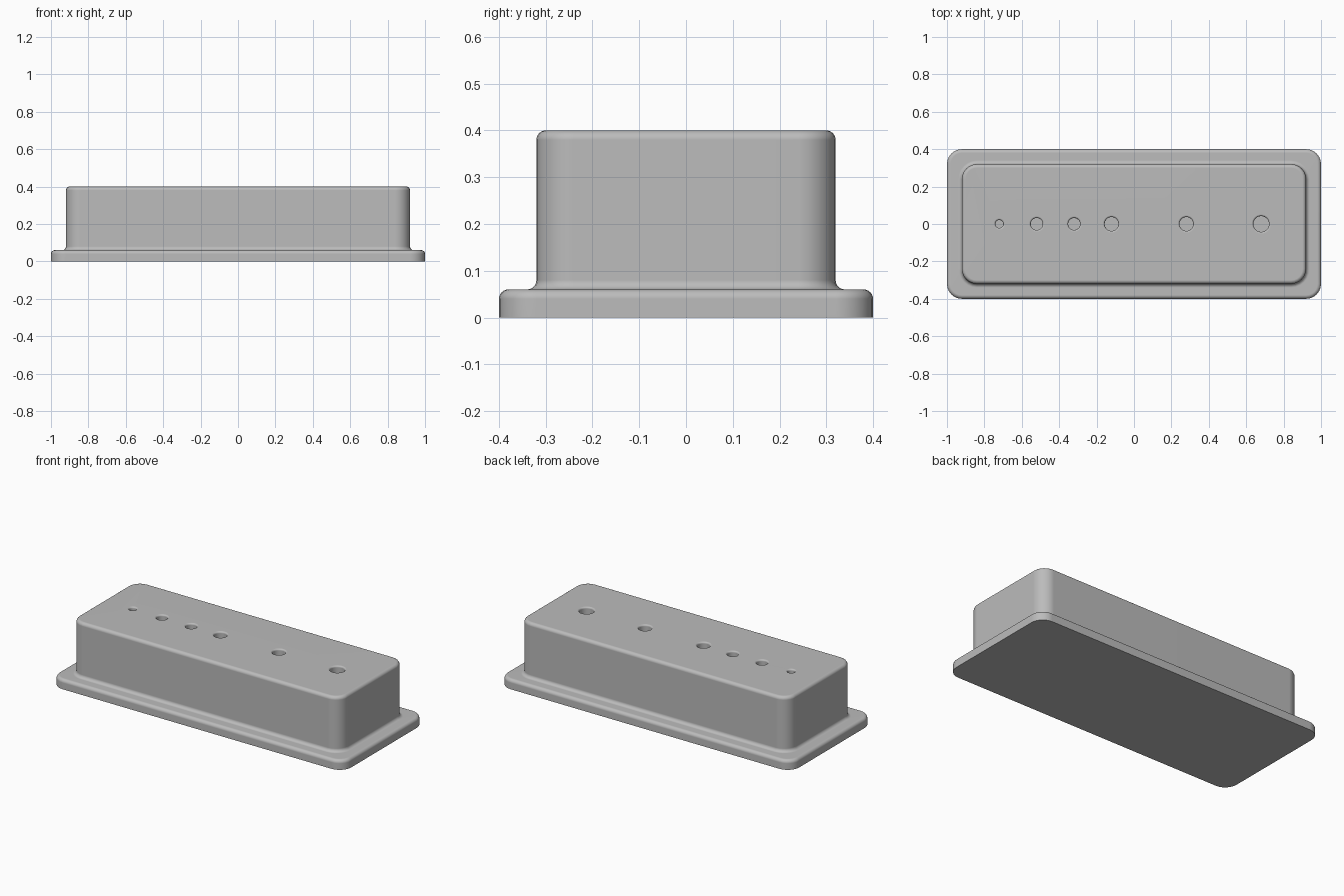
import bpy
import bmesh
from math import sin, cos, pi

cube = bpy.data.objects.get("Cube")
if cube:
    bpy.data.objects.remove(cube, do_unlink=True)

grey = bpy.data.materials.new("plain grey")
grey.use_nodes = True
colour = (0.5, 0.5, 0.5, 1)
grey.diffuse_color = colour
grey.node_tree.nodes["Principled BSDF"].inputs["Base Color"].default_value = colour

STEPS = 6
TOP = 0.4
ARC = [i / STEPS * pi / 2 for i in range(STEPS + 1)]


def rounded_rect(bm, hx, hy, r, z):
    """Ring of vertices around a rounded rectangle."""
    ring = []
    for k, (sx, sy) in enumerate([(1, 1), (-1, 1), (-1, -1), (1, -1)]):
        for a in ARC:
            t = a + k * pi / 2
            ring.append(bm.verts.new((sx * (hx - r) + r * cos(t),
                                      sy * (hy - r) + r * sin(t), z)))
    return ring


def loft(name, rings):
    """Closed solid through a stack of (half x, half y, corner radius, z)."""
    bm = bmesh.new()
    loops = [rounded_rect(bm, *ring) for ring in rings]
    n = len(loops[0])
    for low, high in zip(loops, loops[1:]):
        for i in range(n):
            j = (i + 1) % n
            bm.faces.new((low[i], low[j], high[j], high[i]))
    bm.faces.new(loops[0][::-1])
    bm.faces.new(loops[-1])
    return finish(name, bm)


def finish(name, bm):
    bmesh.ops.recalc_face_normals(bm, faces=bm.faces)
    mesh = bpy.data.meshes.new(name)
    bm.to_mesh(mesh)
    bm.free()
    mesh.materials.append(grey)
    obj = bpy.data.objects.new(name, mesh)
    bpy.context.collection.objects.link(obj)
    return obj


def hole_cutter(x, r, floor=0.1, lip=0.01, sides=32):
    """Round cutter that flares out into a rounded lip at the top."""
    profile = [(r, floor)]
    profile += [(r + lip * (1 - cos(a)), TOP - lip + lip * sin(a)) for a in ARC]
    profile.append((r + lip, TOP + 0.05))
    bm = bmesh.new()
    loops = [[bm.verts.new((x + q * cos(2 * pi * i / sides),
                            q * sin(2 * pi * i / sides), z))
              for i in range(sides)] for q, z in profile]
    for low, high in zip(loops, loops[1:]):
        for i in range(sides):
            j = (i + 1) % sides
            bm.faces.new((low[i], low[j], high[j], high[i]))
    bm.faces.new(loops[0])
    bm.faces.new(loops[-1])
    cutter = finish("hole_cutter", bm)
    cutter.hide_render = True
    return cutter


# Block on a flange: rounded rims, with a concave fillet where they meet
f = 0.02
rings = [(1, 0.4, 0.08, 0)]
for a in ARC:
    d = f * (1 - cos(a))
    rings.append((1 - d, 0.4 - d, 0.08 - d, 0.04 + f * sin(a)))
for a in ARC:
    d = f * (1 - sin(a))
    rings.append((0.92 + d, 0.32 + d, 0.08 + d, 0.06 + f * (1 - cos(a))))
for a in ARC:
    d = f * (1 - cos(a))
    rings.append((0.92 - d, 0.32 - d, 0.08 - d, TOP - f + f * sin(a)))
block = loft("holder_block", rings)

# Row of graded holes
bpy.context.view_layer.objects.active = block
for x, r in [(-0.72, 0.021), (-0.52, 0.032), (-0.32, 0.032),
             (-0.12, 0.037), (0.28, 0.037), (0.68, 0.042)]:
    cutter = hole_cutter(x, r)
    cut = block.modifiers.new("hole", "BOOLEAN")
    cut.operation = "DIFFERENCE"
    cut.solver = "EXACT"
    cut.object = cutter
    bpy.ops.object.modifier_apply(modifier=cut.name)
    bpy.data.objects.remove(cutter, do_unlink=True)

# Smooth fillets, flat large faces
bpy.ops.object.select_all(action="DESELECT")
block.select_set(True)
bpy.ops.object.shade_smooth_by_angle()
weighted = block.modifiers.new("flat faces", "WEIGHTED_NORMAL")
weighted.keep_sharp = True
